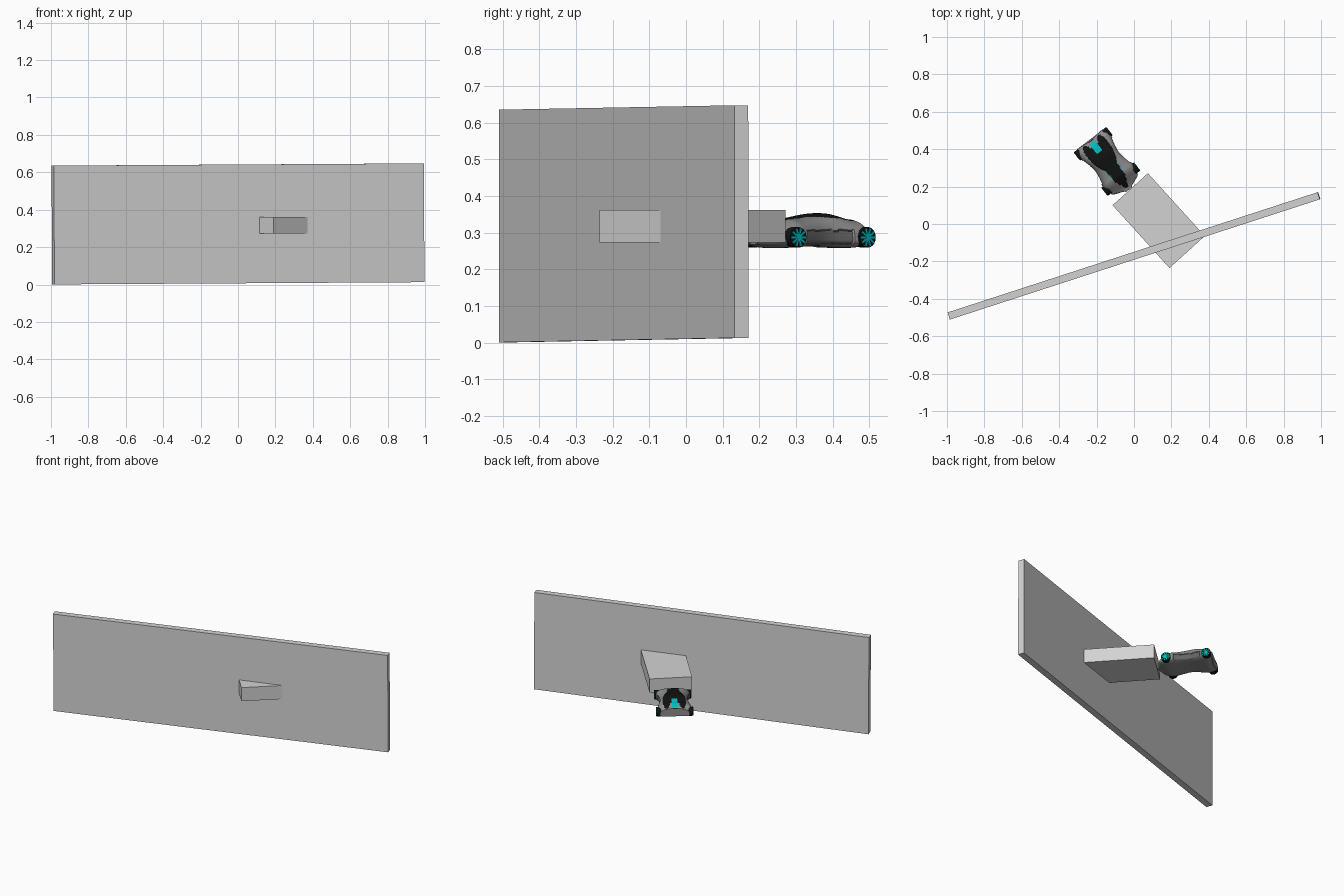
import bpy, bmesh
from math import sin, cos, pi, radians
from mathutils import Matrix, Vector

cube = bpy.data.objects.get("Cube")
if cube:
    bpy.data.objects.remove(cube, do_unlink=True)


def material(name, r, g, b):
    m = bpy.data.materials.new(name)
    m.use_nodes = True
    m.diffuse_color = (r, g, b, 1)
    m.node_tree.nodes["Principled BSDF"].inputs["Base Color"].default_value = (r, g, b, 1)
    return m


light_grey = material("light grey", 0.65, 0.65, 0.65)
body_grey = material("body grey", 0.27, 0.27, 0.27)
panel_grey = material("panel grey", 0.13, 0.13, 0.13)
black = material("gloss black", 0.006, 0.006, 0.006)
cyan = material("cyan", 0.0, 0.5, 0.52)


def finish(bm, name, mats, matrix=Matrix(), smooth=False):
    bmesh.ops.recalc_face_normals(bm, faces=bm.faces)
    me = bpy.data.meshes.new(name)
    bm.to_mesh(me)
    bm.free()
    for m in mats:
        me.materials.append(m)
    ob = bpy.data.objects.new(name, me)
    ob.matrix_world = matrix
    bpy.context.collection.objects.link(ob)
    if smooth:
        bpy.ops.object.select_all(action="DESELECT")
        ob.select_set(True)
        bpy.context.view_layer.objects.active = ob
        bpy.ops.object.shade_smooth_by_angle(angle=radians(40))
    return ob


def block(name, centre, size, turn, tilt=0):
    bm = bmesh.new()
    bmesh.ops.create_cube(bm, size=1, matrix=Matrix.Diagonal((*size, 1)))
    place = (Matrix.Translation(centre) @ Matrix.Rotation(radians(turn), 4, "Z")
             @ Matrix.Rotation(radians(tilt), 4, "Y"))
    finish(bm, name, [light_grey], place)


# Wall and the box passing through it
block("wall", (0, -0.17, 0.324), (2.08, 0.04, 0.635), 18, -0.33)
block("box", (0.132, 0.018, 0.317), (0.453, 0.255, 0.089), -47.8)

# The car is built along local x, nose at +x
car = Matrix.Translation((-0.145, 0.335, 0)) @ Matrix.Rotation(radians(-52), 4, "Z")


def profile(points, a):
    """Eased interpolation through (position, value) pairs."""
    for (a0, v0), (a1, v1) in zip(points, points[1:]):
        if a <= a1:
            t = max(0, (a - a0) / (a1 - a0))
            return v0 + (v1 - v0) * t * t * (3 - 2 * t)
    return points[-1][1]


WIDTH = [(-0.15, 0.088), (-0.12, 0.106), (0, 0.084), (0.12, 0.104), (0.155, 0.088), (0.192, 0.02)]
ROOF = [(-0.15, 0.316), (-0.11, 0.337), (-0.03, 0.353), (0.09, 0.338), (0.192, 0.285)]
FLOOR = [(-0.15, 0.266), (-0.11, 0.258), (0, 0.263), (0.12, 0.258), (0.192, 0.268)]
MID = 0.28


def power(v, p):
    return abs(v) ** p * (1 if v >= 0 else -1)


def lobe(a, l):
    """Size of the central canopy strip: below 1 is inside."""
    half = profile([(-0.15, 0.008), (-0.08, 0.007), (0.05, 0.036), (0.1, 0.036), (0.185, 0.008)], a)
    return abs(l) / half, half


def side_lobe(a, l):
    x, y = a + 0.05, abs(l) - 0.039 - 0.12 * (a + 0.05) * -1
    return (x / 0.09) ** 2 + (y / 0.029) ** 2


def paint(c):
    a, l, z = c
    if z > MID + 0.008:
        ratio, half = lobe(a, l)
        if ratio < 1 and a < 0.185:
            return 2
        if side_lobe(a, l) < 1:
            return 2
        if abs(l) < half + 0.004 and -0.13 < a < 0.08:
            return 3
    # Dark sunken panel between the wheels
    width = profile(WIDTH, a)
    if abs(a) < 0.078 and 0.268 < z < 0.306 and abs(l) > width * 0.8:
        return 1
    return 0


# Lofted body shell
bm = bmesh.new()
STEPS, SIDES = 110, 112
rings = []
for i in range(STEPS + 1):
    a = -0.15 + 0.342 * i / STEPS
    w, top, low = (profile(p, a) for p in (WIDTH, ROOF, FLOOR))
    ring = []
    for j in range(SIDES):
        t = 2 * pi * j / SIDES
        y = w * power(cos(t), 0.6)
        z = MID + (top - MID if sin(t) > 0 else MID - low) * power(sin(t), 0.8)
        # Pinched tail and hollow flanks
        x = a + 0.012 * (1 - abs(y) / w) * max(0, (-a - 0.1) / 0.05)
        if abs(a) < 0.08 and 0.268 < z < 0.306 and abs(y) > 0.8 * w:
            y *= 0.95
        ring.append(bm.verts.new((x, y, z)))
    rings.append(ring)
for r0, r1 in zip(rings, rings[1:]):
    for j in range(SIDES):
        k = (j + 1) % SIDES
        bm.faces.new((r0[j], r0[k], r1[k], r1[j]))
for ring in (rings[0], rings[-1]):
    bm.faces.new(ring)
for f in bm.faces:
    if len(f.verts) == 4:
        f.material_index = paint(f.calc_center_median())
finish(bm, "car_body", [body_grey, panel_grey, black, cyan], car, True)


def disc(bm, centre, radius, depth, mat, sides=32):
    m = Matrix.Translation(centre) @ Matrix.Rotation(pi / 2, 4, "X")
    new = bmesh.ops.create_cone(bm, cap_ends=True, segments=sides, radius1=radius,
                                radius2=radius, depth=depth, matrix=m)
    for f in {f for v in new["verts"] for f in v.link_faces}:
        f.material_index = mat


# Wheels with cyan spokes
for end, a in (("front", 0.121), ("rear", -0.119)):
    for side, s in (("left", 1), ("right", -1)):
        bm = bmesh.new()
        hub = Vector((a, s * 0.095, 0.287))
        disc(bm, hub, 0.028, 0.028, 0)
        out = Vector((0, s * 0.0145, 0))
        disc(bm, hub + out, 0.007, 0.004, 1, 16)
        for n in range(10):
            turn = Matrix.Rotation(2 * pi * n / 10, 4, "Y")
            m = (Matrix.Translation(hub + out) @ turn @ Matrix.Translation((0.015, 0, 0))
                 @ Matrix.Diagonal((0.02, 0.003, 0.0055, 1)))
            new = bmesh.ops.create_cube(bm, size=1, matrix=m)
            for f in {f for v in new["verts"] for f in v.link_faces}:
                f.material_index = 1
        finish(bm, f"{end}_{side}_wheel", [black, cyan], car, True)
